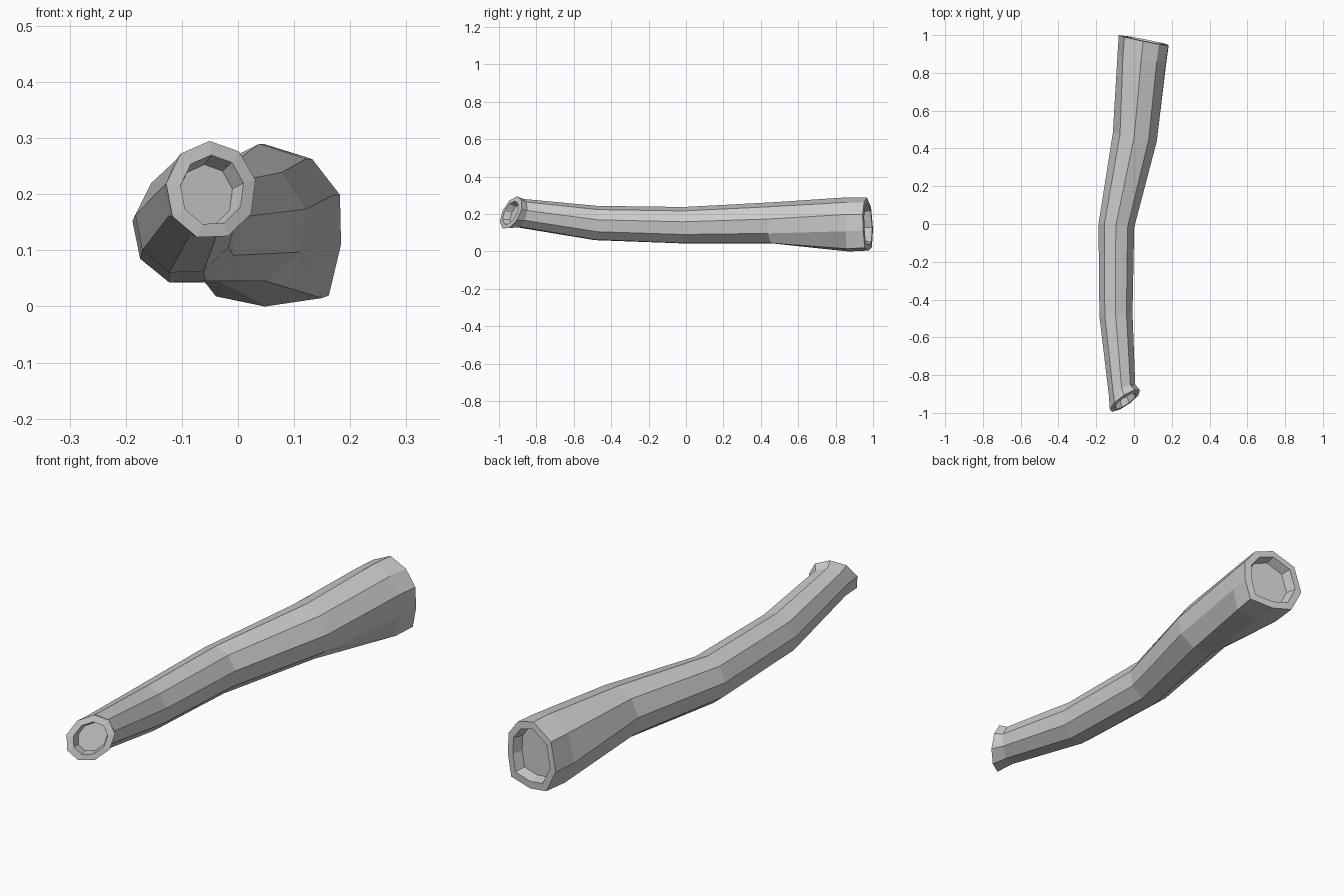
import bpy, bmesh, math
from mathutils import Vector

cube = bpy.data.objects.get("Cube")
if cube:
    bpy.data.objects.remove(cube, do_unlink=True)

SIDES = 9
# Outline of the thick, irregular end, relative to its centre (x, z)
THICK = [(-.005, .142), (.08, .115), (.13, .05), (.132, -.04), (.11, -.133),
         (.005, -.148), (-.085, -.13), (-.135, -.03), (-.105, .09)]
ROUND = [(math.cos(math.radians(92 - 40 * i)), math.sin(math.radians(92 - 40 * i)))
         for i in range(SIDES)]


def ring(outline, centre, sx, sz, tilt_x=0, tilt_z=0):
    """Scaled outline at a centre, leaning along y."""
    cx, cy, cz = centre
    return [Vector((cx + x * sx, cy + x * sx * tilt_x + z * sz * tilt_z, cz + z * sz))
            for x, z in outline]


# Cross-sections from the bottom of the front recess to that of the back recess
sections = [
    ring(ROUND, (-.058, -.905, .198), .049, .055, .62, .37),
    ring(ROUND, (-.046, -.938, .207), .057, .063, .62, .37),
    ring(ROUND, (-.048, -.935, .207), .081, .088, .62, .37),
    ring(ROUND, (-.063, -.88, .203), .071, .078, .4, .15),
    ring(ROUND, (-.095, -.48, .150), .089, .094, .08, .05),
    ring(ROUND, (-.093, -.01, .138), .096, .100, -.1),
    ring(ROUND, (.005, .46, .150), .118, .113, -.2),
    ring(THICK, (.043, .87, .148), .97, 1, -.12),
    ring(THICK, (.053, .972, .150), .99, .98, -.2, -.04),
    ring(THICK, (.053, .974, .150), .77, .77, -.2, -.04),
    ring(THICK, (.050, .930, .150), .68, .70, -.2, -.04),
]

bark = bpy.data.materials.new("grey_wood")
bark.use_nodes = True
colour = (.6, .6, .6, 1)
bark.diffuse_color = colour
bark.node_tree.nodes["Principled BSDF"].inputs["Base Color"].default_value = colour

# Skin the sections and close the recess floors
bm = bmesh.new()
loops = [[bm.verts.new(p) for p in s] for s in sections]
for a, b in zip(loops, loops[1:]):
    for i in range(SIDES):
        j = (i + 1) % SIDES
        bm.faces.new((a[i], a[j], b[j], b[i]))
bm.faces.new(loops[0])
bm.faces.new(loops[-1])
bmesh.ops.recalc_face_normals(bm, faces=bm.faces)

mesh = bpy.data.meshes.new("branch")
bm.to_mesh(mesh)
bm.free()
mesh.materials.append(bark)
branch = bpy.data.objects.new("branch", mesh)
bpy.context.collection.objects.link(branch)
